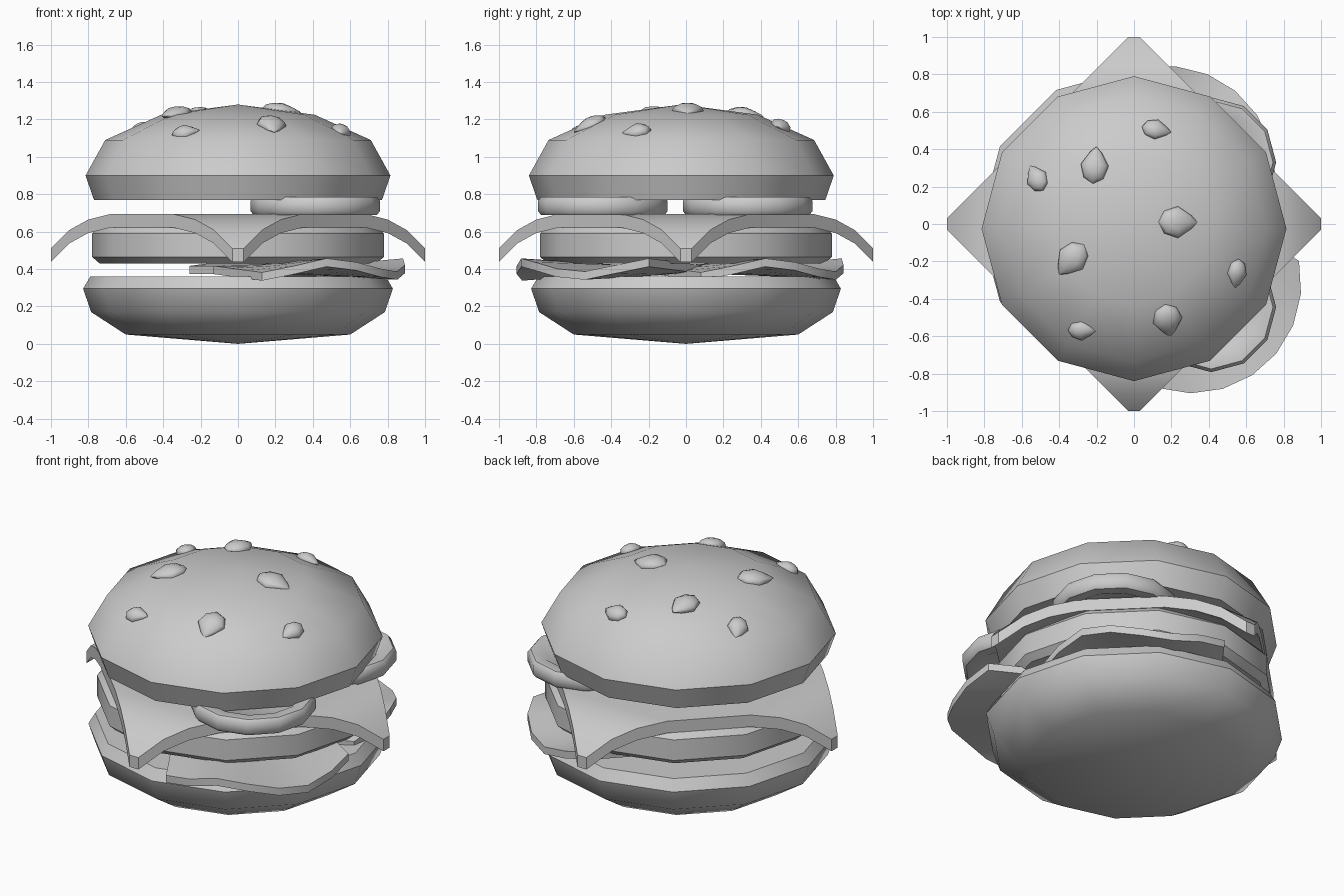
import bpy, bmesh
from math import sin, cos, pi, radians, hypot, atan2
from mathutils import Vector, Matrix

if "Cube" in bpy.data.objects:
    bpy.data.objects.remove(bpy.data.objects["Cube"])


def finish(bm, name, angle=35):
    bmesh.ops.recalc_face_normals(bm, faces=bm.faces)
    me = bpy.data.meshes.new(name)
    bm.to_mesh(me)
    bm.free()
    ob = bpy.data.objects.new(name, me)
    bpy.context.collection.objects.link(ob)
    bpy.ops.object.select_all(action='DESELECT')
    ob.select_set(True)
    bpy.context.view_layer.objects.active = ob
    bpy.ops.object.shade_smooth_by_angle(angle=radians(angle))
    return ob


def lathe(name, profile, centre=(0, 0), sides=12, angle=40):
    """Revolve (radius, z) points; the profile starts and ends on the axis."""
    bm = bmesh.new()
    cx, cy = centre
    rings = []
    for r, z in profile:
        n = sides if r > 0 else 1
        rings.append([bm.verts.new((cx + r * cos(2 * pi * i / sides),
                                    cy + r * sin(2 * pi * i / sides), z)) for i in range(n)])
    for a, b in zip(rings, rings[1:]):
        for i in range(sides):
            j = (i + 1) % sides
            quad = [a[i % len(a)], a[j % len(a)], b[j % len(b)], b[i % len(b)]]
            bm.faces.new(list(dict.fromkeys(quad)))
    return finish(bm, name, angle)


# Buns and patty
lathe("bottom_bun", [(0, 0), (.60, .05), (.785, .17), (.828, .295), (.79, .36), (0, .36)])
lathe("patty", [(0, .43), (.74, .43), (.78, .465), (.78, .59), (.74, .635), (0, .635)])
BUN_Y = -.025
TOP = [(0, 1.28), (.41, 1.225), (.71, 1.09), (.815, .90), (.77, .77)]
lathe("top_bun", TOP + [(0, .77)], (0, BUN_Y))

# Tomato slices with a raised rim
rim = [(0, .705), (.24, .705), (.27, .69), (.33, .69), (.347, .71),
       (.347, .765), (.33, .785), (.27, .785), (.24, .765), (0, .765)]
for k, y in enumerate((-.445, .33)):
    lathe(f"tomato_slice_{k + 1}", rim, (.413, y))

# Cheese: turned square with clipped corners that droop
bm = bmesh.new()
c = .03
bm.faces.new([bm.verts.new((x, y, .695)) for x, y in
              ((1, -c), (1, c), (c, 1), (-c, 1), (-1, c), (-1, -c), (-c, -1), (c, -1))])
DROOP = [(.68, 0), (.80, .03), (.90, .085), (1.0, .185)]
for d, _ in DROOP[:-1]:
    for n in ((1, 0, 0), (-1, 0, 0), (0, 1, 0), (0, -1, 0)):
        bmesh.ops.bisect_plane(bm, geom=bm.verts[:] + bm.edges[:] + bm.faces[:],
                               plane_co=Vector(n) * d, plane_no=n)
for v in bm.verts:
    t = max(abs(v.co.x), abs(v.co.y))
    for (t0, d0), (t1, d1) in zip(DROOP, DROOP[1:]):
        if t > t0 + 1e-5:
            drop = d0 + (d1 - d0) * (t - t0) / (t1 - t0)
            v.co.z = .695 - drop
ext = bmesh.ops.extrude_face_region(bm, geom=bm.faces[:], use_keep_orig=True)
for g in ext["geom"]:
    if isinstance(g, bmesh.types.BMVert):
        g.co.z -= .072
finish(bm, "cheese", 30)

# Lettuce: two wavy leaves, the second a quarter turn of the first
WAVE = [.36, .395, .435, .415, .38, .365, .40, .435]


def lettuce(name, matrix):
    bm = bmesh.new()
    n, m = len(WAVE), 4
    layers = []
    for dz in (.022, -.022):
        grid = []
        for i, zw in enumerate(WAVE):
            u = i / (n - 1)
            a = radians(-108 + 120 * u)
            outer = Vector((.31 + .585 * cos(a), -.32 + .585 * sin(a), zw))
            inner = Vector((-.13 + .58 * u, -.42 + .53 * u, .395))
            grid.append([bm.verts.new(inner.lerp(outer, j / (m - 1)) + Vector((0, 0, dz)))
                         for j in range(m)])
        layers.append(grid)
    for g in layers:
        for i in range(n - 1):
            for j in range(m - 1):
                bm.faces.new((g[i][j], g[i + 1][j], g[i + 1][j + 1], g[i][j + 1]))
    border = ([(i, 0) for i in range(n)] + [(n - 1, j) for j in range(1, m)]
              + [(i, m - 1) for i in range(n - 2, -1, -1)] + [(0, j) for j in range(m - 2, 0, -1)])
    up, lo = layers
    for (a, b), (p, q) in zip(border, border[1:] + border[:1]):
        bm.faces.new((up[a][b], up[p][q], lo[p][q], lo[a][b]))
    bm.transform(matrix)
    finish(bm, name, 40)


lettuce("lettuce_front", Matrix())
lettuce("lettuce_back", Matrix.Translation((-.15, -.05, 0)) @ Matrix.Rotation(pi / 2, 4, 'Z'))


# Seeds: teardrops lying on the top bun (x, y, tip direction, length, width)
SEEDS = [(.12, .505, -10, .16, .115), (-.21, .315, 85, .20, .15), (-.52, .245, 120, .16, .12),
         (.235, .01, 0, .21, .17), (.55, -.265, -95, .16, .11), (-.335, -.19, -130, .21, .16),
         (.18, -.515, -80, .19, .16), (-.28, -.57, 0, .15, .11)]
for k, (x, y, tip, length, width) in enumerate(SEEDS):
    dx, dy = x, y - BUN_Y
    r = hypot(dx, dy) * 1.017
    for (r0, z0), (r1, z1) in zip(TOP, TOP[1:]):
        if r <= r1:
            break
    z = z0 + (z1 - z0) * (r - r0) / (r1 - r0)
    az = atan2(dy, dx)
    normal = Vector(((z0 - z1) * cos(az), (z0 - z1) * sin(az), r1 - r0)).normalized()
    bm = bmesh.new()
    bmesh.ops.create_uvsphere(bm, u_segments=8, v_segments=6, radius=1)
    for v in bm.verts:
        taper = 1 - .6 * max(0, v.co.x)
        v.co = Vector((v.co.x * length / 2, v.co.y * width / 2 * taper, v.co.z * .04 * taper))
    tilt = Vector((0, 0, 1)).rotation_difference(normal).to_matrix().to_4x4()
    bm.transform(Matrix.Translation((x, y, z)) @ tilt @ Matrix.Rotation(radians(tip), 4, 'Z'))
    finish(bm, f"seed_{k + 1}", 60)
